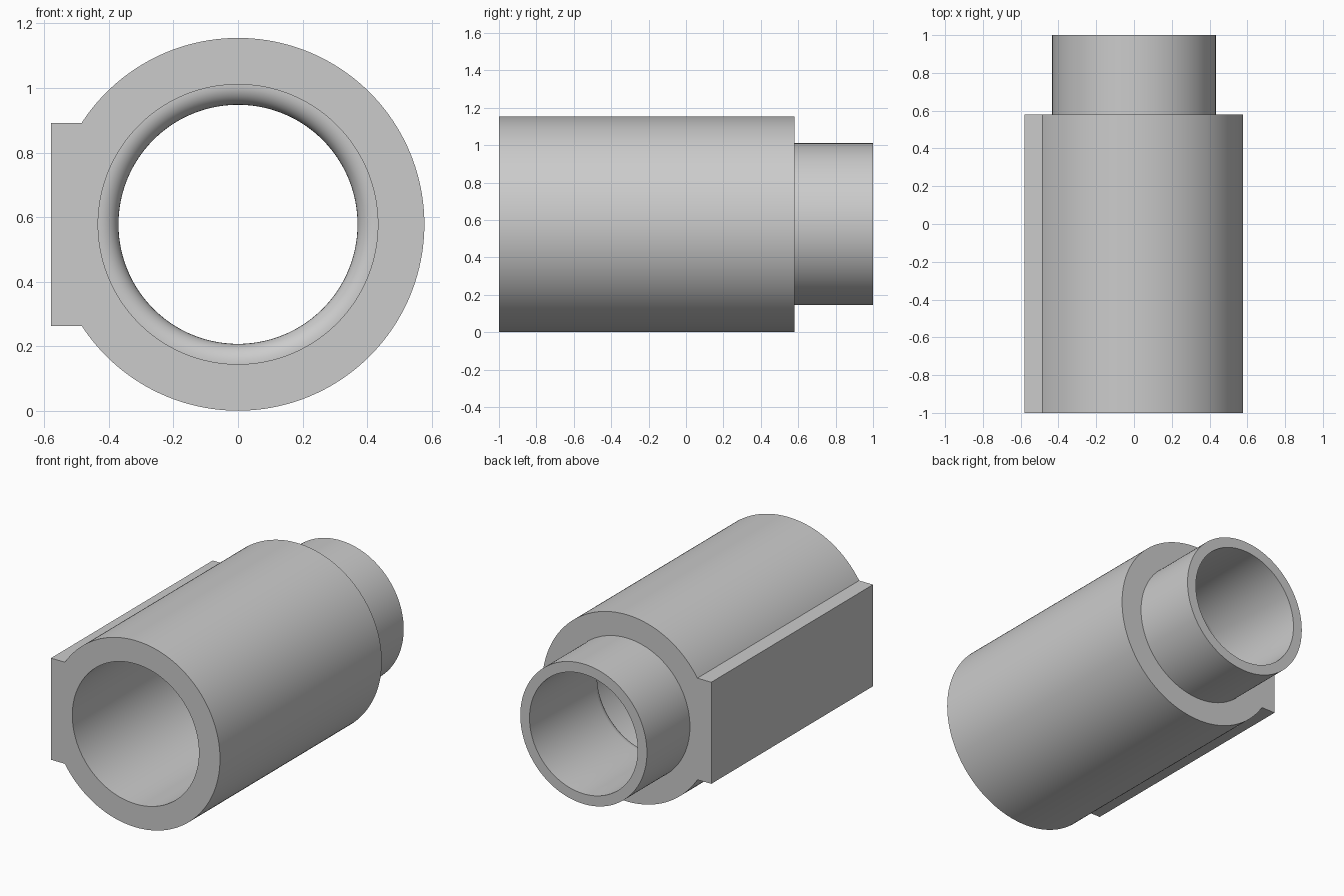
import bpy, bmesh, math

cube = bpy.data.objects.get("Cube")
if cube:
    bpy.data.objects.remove(cube, do_unlink=True)

CENTRE_Z = 0.578
OUTER, COLLAR, BORE = 0.577, 0.433, 0.37
FRONT, SHOULDER, BACK = -1.0, 0.58, 1.0
SEGMENTS = 160

grey = bpy.data.materials.new("plain grey")
grey.use_nodes = True
colour = (0.6, 0.6, 0.6, 1)
grey.diffuse_color = colour
grey.node_tree.nodes["Principled BSDF"].inputs["Base Color"].default_value = colour


def make_object(name, bm):
    bmesh.ops.recalc_face_normals(bm, faces=bm.faces)
    mesh = bpy.data.meshes.new(name)
    bm.to_mesh(mesh)
    bm.free()
    mesh.materials.append(grey)
    obj = bpy.data.objects.new(name, mesh)
    bpy.context.collection.objects.link(obj)
    return obj


def lathe(name, profile):
    """Revolve a closed (radius, y) profile around the long axis."""
    bm = bmesh.new()
    rings = []
    for i in range(SEGMENTS):
        a = math.tau * i / SEGMENTS
        rings.append([bm.verts.new((r * math.cos(a), y, CENTRE_Z + r * math.sin(a)))
                      for r, y in profile])
    for i, ring in enumerate(rings):
        after = rings[(i + 1) % SEGMENTS]
        for j in range(len(profile)):
            k = (j + 1) % len(profile)
            bm.faces.new((ring[j], ring[k], after[k], after[j]))
    return make_object(name, bm)


# Stepped sleeve with a wide front bore, rounded inner lip and narrow back bore
lip = 0.06
lip_y = 0.30
rounding = []
for i in range(9):
    a = math.pi / 2 * i / 8
    rounding.append((BORE + lip * (1 - math.cos(a)), lip_y + lip * (1 - math.sin(a))))
profile = [(OUTER, FRONT), (OUTER, SHOULDER), (COLLAR, SHOULDER), (COLLAR, BACK),
           (BORE, BACK)] + rounding + [(COLLAR, lip_y), (COLLAR, FRONT)]
sleeve = lathe("stepped_sleeve", profile)

# Flat mounting pad along one side, joined into the sleeve
bm = bmesh.new()
bmesh.ops.create_cube(bm, size=1)
x_out, x_in, half_height = -0.579, -0.46, 0.314
for v in bm.verts:
    v.co.x = x_out if v.co.x < 0 else x_in
    v.co.y = FRONT if v.co.y < 0 else SHOULDER
    v.co.z = CENTRE_Z + math.copysign(half_height, v.co.z)
pad = make_object("mounting_pad", bm)

union = sleeve.modifiers.new("join_pad", 'BOOLEAN')
union.operation = 'UNION'
union.solver = 'EXACT'
union.object = pad
bpy.ops.object.select_all(action='DESELECT')
sleeve.select_set(True)
bpy.context.view_layer.objects.active = sleeve
bpy.ops.object.modifier_apply(modifier=union.name)
bpy.data.objects.remove(pad, do_unlink=True)

bpy.ops.object.shade_smooth_by_angle(angle=math.radians(30))
